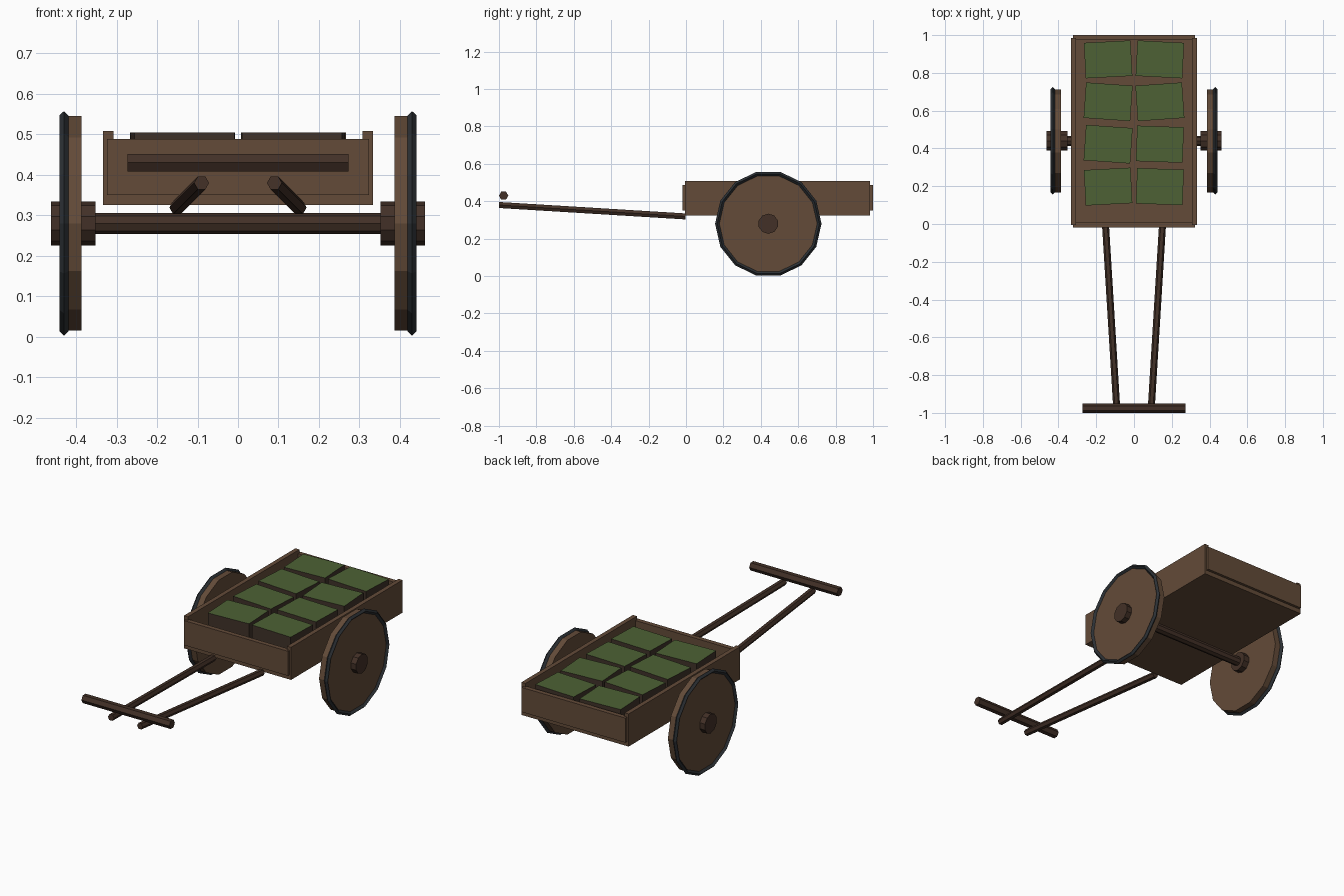
import bpy, bmesh, math
from mathutils import Vector, Matrix

if "Cube" in bpy.data.objects:
    bpy.data.objects.remove(bpy.data.objects["Cube"])


def material(name, rgb):
    m = bpy.data.materials.new(name)
    m.diffuse_color = (*rgb, 1)
    m.use_nodes = True
    m.node_tree.nodes["Principled BSDF"].inputs["Base Color"].default_value = m.diffuse_color
    return m


WOOD = material("wood", (0.125, 0.07, 0.04))
DARK = material("dark_wood", (0.055, 0.03, 0.02))
IRON = material("iron", (0.025, 0.03, 0.035))
SOIL = material("soil", (0.05, 0.032, 0.022))
GRASS = material("grass", (0.075, 0.12, 0.035))


def finish(bm, name, *mats):
    bmesh.ops.recalc_face_normals(bm, faces=bm.faces)
    me = bpy.data.meshes.new(name)
    bm.to_mesh(me)
    bm.free()
    ob = bpy.data.objects.new(name, me)
    bpy.context.collection.objects.link(ob)
    for m in mats:
        me.materials.append(m)
    return ob


def box(name, lo, hi, mat):
    lo, hi = Vector(lo), Vector(hi)
    bm = bmesh.new()
    bmesh.ops.create_cube(bm, size=1, matrix=Matrix.Translation((lo + hi) / 2)
                          @ Matrix.Diagonal((*(hi - lo), 1)))
    return finish(bm, name, mat)


def rod(name, a, b, r, n, mat, phase=0.0):
    """n-sided bar from a to b; phase (in steps) is measured from straight up."""
    a, b = Vector(a), Vector(b)
    d = (b - a).normalized()
    side = d.cross(Vector((0, 0, 1))).normalized()
    up = side.cross(d)
    bm = bmesh.new()
    rings = []
    for p in (a, b):
        ring = []
        for i in range(n):
            t = 2 * math.pi * (i + phase) / n
            ring.append(bm.verts.new(p + r * (math.cos(t) * up + math.sin(t) * side)))
        rings.append(ring)
        bm.faces.new(ring)
    for i in range(n):
        j = (i + 1) % n
        bm.faces.new((rings[0][i], rings[0][j], rings[1][j], rings[1][i]))
    return finish(bm, name, mat)


def tyre(name, x, y, z, major, minor, n, mat):
    """Hoop with a diamond cross-section around the x axis."""
    bm = bmesh.new()
    rings = []
    for i in range(n):
        t = 2 * math.pi * i / n
        rings.append([bm.verts.new((x + dx, y + r * math.cos(t), z + r * math.sin(t)))
                      for r, dx in ((major + minor, 0), (major, minor),
                                    (major - minor, 0), (major, -minor))])
    for i in range(n):
        p, q = rings[i], rings[(i + 1) % n]
        for k in range(4):
            m = (k + 1) % 4
            bm.faces.new((p[k], p[m], q[m], q[k]))
    return finish(bm, name, mat)


# Cart bed
box("bed_floor", (-0.31, -0.005, 0.325), (0.31, 0.985, 0.35), WOOD)
box("front_board", (-0.323, -0.018, 0.35), (0.323, 0.008, 0.488), WOOD)
box("back_board", (-0.323, 0.974, 0.35), (0.323, 1.0, 0.488), WOOD)

# Axle
WY, WZ = 0.44, 0.28
rod("axle", (-0.37, WY, WZ), (0.37, WY, WZ), 0.026, 8, DARK)

for s, tag in ((-1, "left"), (1, "right")):
    # Bed side, wheel, hub and pulling shaft
    xs = sorted((s * 0.308, s * 0.333))
    box(tag + "_side_board", (xs[0], -0.005, 0.325), (xs[1], 0.985, 0.508), WOOD)
    rod(tag + "_wheel", (s * 0.386, WY, WZ), (s * 0.43, WY, WZ), 0.272, 14, WOOD, 0.5)
    tyre(tag + "_tyre", s * 0.43, WY, WZ, 0.273, 0.0115, 14, IRON)
    rod(tag + "_hub", (s * 0.352, WY, WZ), (s * 0.462, WY, WZ), 0.054, 10, DARK)
    rod(tag + "_shaft", (s * 0.09, -0.999, 0.38), (s * 0.151, -0.003, 0.319),
        0.0185, 6, DARK, 0.5)

# Crossbar handle
rod("handle", (-0.273, -0.975, 0.43), (0.273, -0.975, 0.43), 0.025, 6, DARK, 0.5)

# Turf blocks: soil sides with grass on top, each turned a little
angles = ((3, -2), (-4, -2), (-4, 4), (3, -3))
for row, pair in enumerate(angles):
    for col, deg in enumerate(pair):
        loc = (-0.137 if col == 0 else 0.137, 0.198 + 0.2245 * row, 0.427)
        bm = bmesh.new()
        bmesh.ops.create_cube(bm, size=1, matrix=Matrix.Translation(loc)
                              @ Matrix.Rotation(math.radians(deg), 4, 'Z')
                              @ Matrix.Diagonal((0.247, 0.188, 0.155, 1)))
        bm.normal_update()
        for f in bm.faces:
            f.material_index = 1 if f.normal.z > 0.9 else 0
        finish(bm, f"turf_block_{row}_{col}", SOIL, GRASS)
